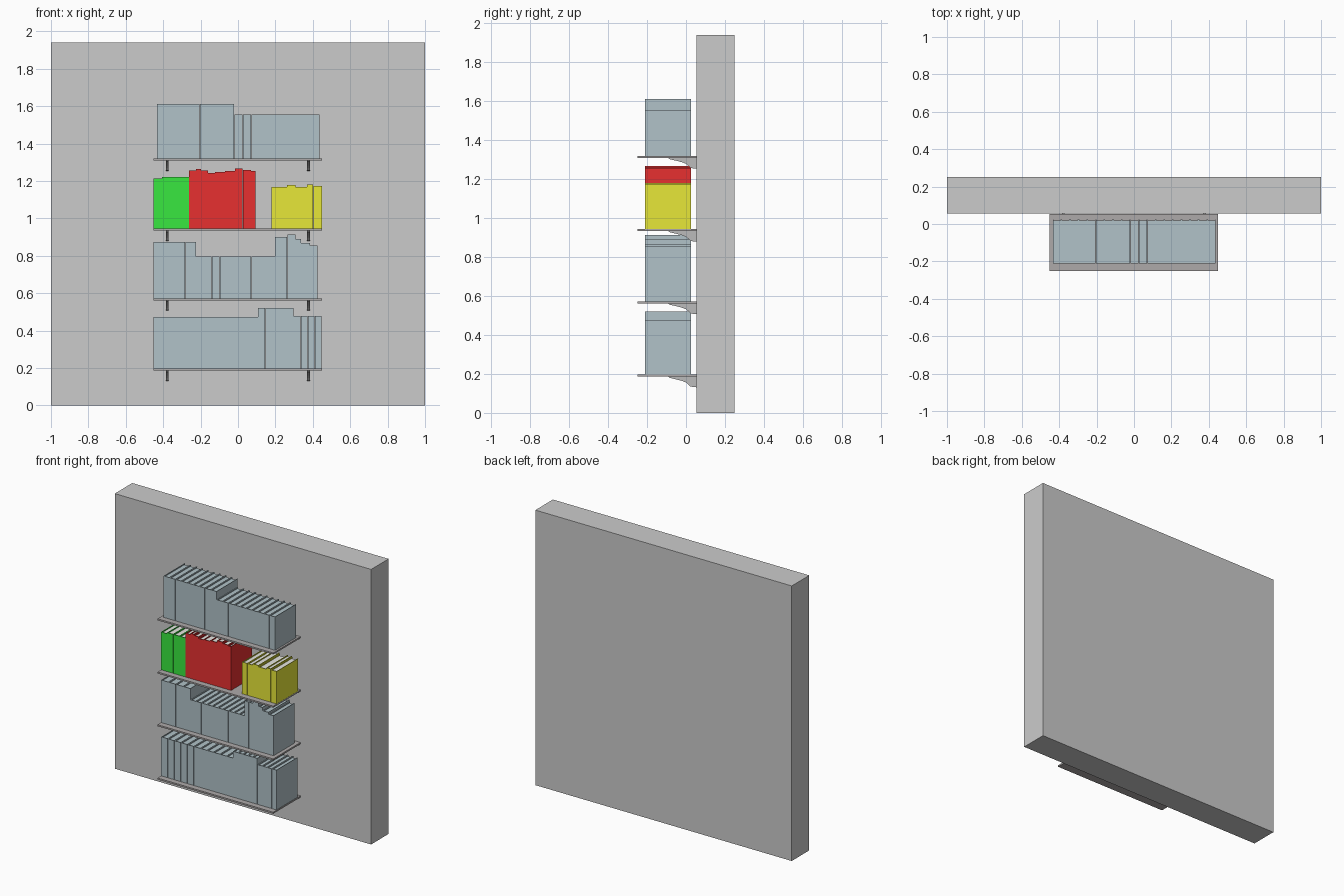
import bpy, bmesh

if "Cube" in bpy.data.objects:
    bpy.data.objects.remove(bpy.data.objects["Cube"])

SHELF_TOPS = [0.197, 0.573, 0.945, 1.32]
SHELF_T = 0.011


def material(name, rgb):
    m = bpy.data.materials.new(name)
    m.diffuse_color = (*rgb, 1)
    m.use_nodes = True
    m.node_tree.nodes["Principled BSDF"].inputs["Base Color"].default_value = m.diffuse_color
    return m


BLUE = material("blue_cover", (0.44, 0.54, 0.58))
GREEN = material("green_cover", (0.04, 0.8, 0.05))
RED = material("red_cover", (0.8, 0.03, 0.03))
YELLOW = material("yellow_cover", (0.8, 0.8, 0.04))
PAGES = material("paper", (0.8, 0.8, 0.76))
DARK = material("dark_shelf", (0.42, 0.40, 0.40))
METAL = material("bracket_metal", (0.5, 0.5, 0.5))


def prism(bm, pts, offset, mat=0):
    """Extrude a flat outline along offset."""
    face = bm.faces.new([bm.verts.new(p) for p in pts])
    new = bmesh.ops.extrude_face_region(bm, geom=[face])["geom"]
    verts = [g for g in new if isinstance(g, bmesh.types.BMVert)]
    bmesh.ops.translate(bm, vec=offset, verts=verts)
    for f in {f for v in list(face.verts) + verts for f in v.link_faces}:
        f.material_index = mat


def finish(bm, name, mats=()):
    bmesh.ops.recalc_face_normals(bm, faces=bm.faces)
    me = bpy.data.meshes.new(name)
    bm.to_mesh(me)
    bm.free()
    for m in mats:
        me.materials.append(m)
    ob = bpy.data.objects.new(name, me)
    bpy.context.collection.objects.link(ob)
    return ob


def box(name, x0, x1, y0, y1, z0, z1, mats=()):
    bm = bmesh.new()
    prism(bm, [(x0, y0, z0), (x1, y0, z0), (x1, y1, z0), (x0, y1, z0)], (0, 0, z1 - z0))
    return finish(bm, name, mats)


def add_book(bm, x0, x1, z0, z1, y0=-0.21, y1=0.025, t=0.004, recess=0.007):
    # U-shaped cover with the spine facing the front
    outline = [(x0, y0), (x1, y0), (x1, y1), (x1 - t, y1),
               (x1 - t, y0 + t), (x0 + t, y0 + t), (x0 + t, y1), (x0, y1)]
    prism(bm, [(x, y, z0) for x, y in outline], (0, 0, z1 - z0), 0)
    # page block set back inside the cover
    a, b, c, d = x0 + t, x1 - t, y0 + t, y1 - recess
    zp = z0 + recess * 0.5
    prism(bm, [(a, c, zp), (b, c, zp), (b, d, zp), (a, d, zp)],
          (0, 0, z1 - recess - zp), 1)


def books(name, z0, x0, runs, cover, pages):
    """runs: (end x, number of books, top z)"""
    bm = bmesh.new()
    for x1, n, top in runs:
        w = (x1 - x0) / n
        for i in range(n):
            add_book(bm, x0 + i * w, x0 + (i + 1) * w - 0.0008, z0, top)
        x0 = x1
    return finish(bm, name, [cover, pages])


# wall
box("wall", -1, 1, 0.055, 0.25, 0, 1.94)

# shelves and curved brackets
bracket_profile = [(-0.09, 0), (-0.085, -0.006), (-0.05, -0.014), (-0.02, -0.022),
                   (0.0, -0.03), (0.012, -0.04), (0.022, -0.05),
                   (0.035, -0.053), (0.058, -0.055), (0.058, 0)]
for i, z in enumerate(SHELF_TOPS, 1):
    box(f"shelf_{i}", -0.453, 0.45, -0.25, 0.053, z - SHELF_T, z, [DARK])
    for side, x in (("left", -0.379), ("right", 0.377)):
        bm = bmesh.new()
        prism(bm, [(x - 0.007, y, z - SHELF_T + h) for y, h in bracket_profile], (0.014, 0, 0))
        finish(bm, f"bracket_{side}_{i}", [METAL])

# books, bottom shelf to top shelf
books("books_bottom", SHELF_TOPS[0], -0.452,
      [(0.108, 11, 0.472), (0.298, 5, 0.52), (0.448, 4, 0.477)], BLUE, BLUE)
books("books_lower", SHELF_TOPS[1], -0.453,
      [(-0.224, 4, 0.873), (0.198, 10, 0.795), (0.264, 2, 0.9), (0.307, 1, 0.914),
       (0.338, 1, 0.89), (0.385, 1, 0.868), (0.425, 1, 0.855)], BLUE, BLUE)
books("books_green", SHELF_TOPS[2], -0.453,
      [(-0.406, 1, 1.212), (-0.262, 3, 1.22)], GREEN, PAGES)
books("books_red", SHELF_TOPS[2], -0.262,
      [(-0.224, 1, 1.255), (-0.197, 1, 1.263), (-0.16, 1, 1.255), (-0.122, 1, 1.244),
       (-0.07, 1, 1.248), (-0.016, 1, 1.254), (0.026, 1, 1.268), (0.069, 1, 1.259),
       (0.094, 1, 1.254)], RED, PAGES)
books("books_yellow", SHELF_TOPS[2], 0.178,
      [(0.262, 2, 1.169), (0.307, 1, 1.178), (0.369, 1, 1.169),
       (0.403, 1, 1.18), (0.45, 1, 1.174)], YELLOW, PAGES)
books("books_top", SHELF_TOPS[3], -0.434,
      [(-0.02, 9, 1.612), (0.437, 10, 1.555)], BLUE, BLUE)
